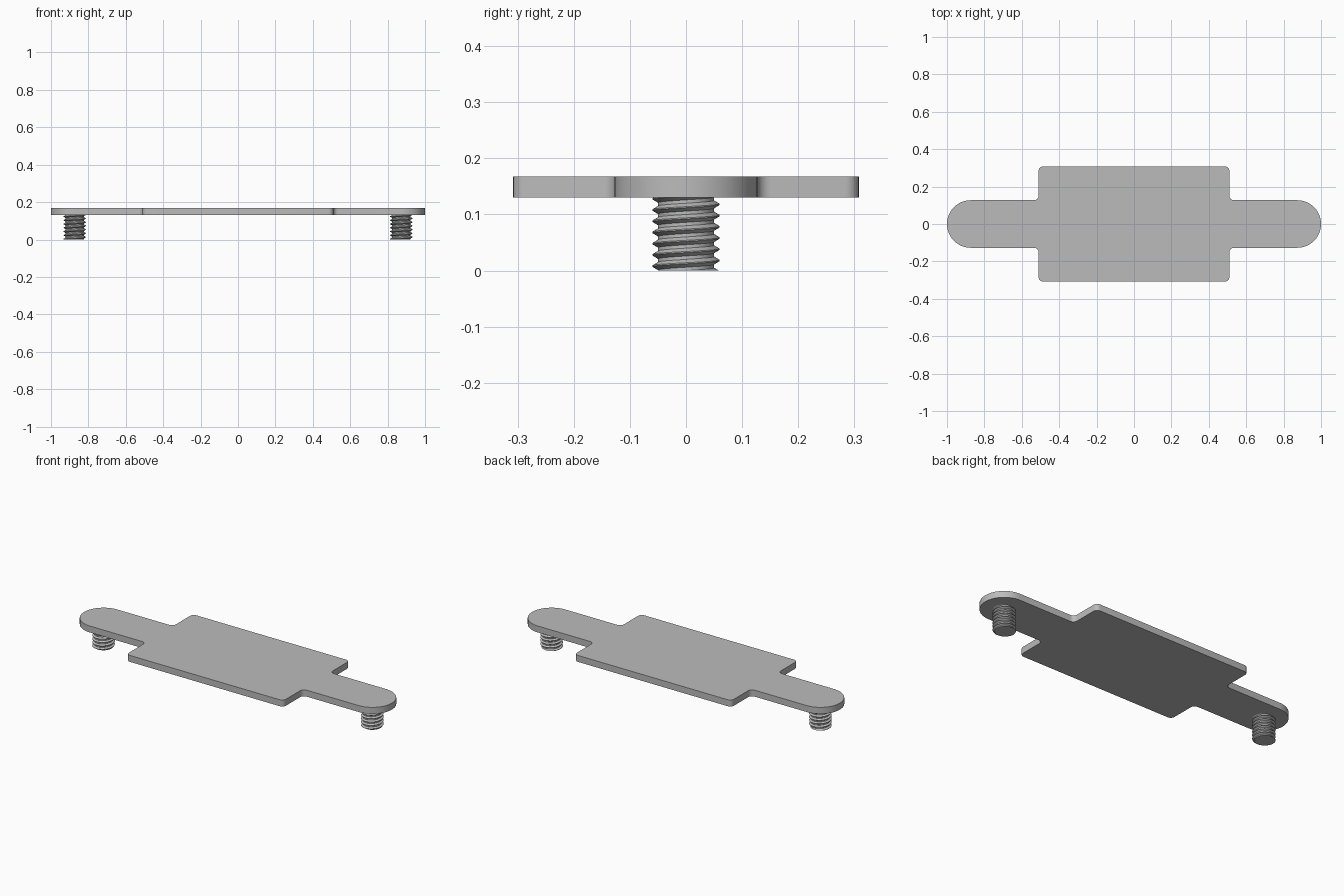
import bpy, bmesh
from math import sin, cos, pi, radians

cube = bpy.data.objects.get("Cube")
if cube:
    bpy.data.objects.remove(cube, do_unlink=True)

grey = bpy.data.materials.new("plain grey")
grey.use_nodes = True
colour = (0.5, 0.5, 0.5, 1)
grey.diffuse_color = colour
grey.node_tree.nodes["Principled BSDF"].inputs["Base Color"].default_value = colour

PLATE_BOTTOM, PLATE_TOP = 0.13, 0.168
ARM = 0.127          # arm half width and end radius
BODY_X, BODY_Y = 0.51, 0.308
FILLET = 0.025
SCREW_X = 1 - ARM


def finish(name, bm):
    bmesh.ops.recalc_face_normals(bm, faces=bm.faces)
    mesh = bpy.data.meshes.new(name)
    bm.to_mesh(mesh)
    bm.free()
    mesh.materials.append(grey)
    obj = bpy.data.objects.new(name, mesh)
    bpy.context.collection.objects.link(obj)
    bpy.ops.object.select_all(action='DESELECT')
    obj.select_set(True)
    bpy.context.view_layer.objects.active = obj
    bpy.ops.object.shade_smooth_by_angle(angle=radians(30))
    return obj


def arc(cx, cy, r, start, end, steps):
    angles = [radians(start + (end - start) * i / steps) for i in range(steps + 1)]
    return [(cx + r * cos(a), cy + r * sin(a)) for a in angles]


# Plate: one quarter of the outline, reflected into the other three
def build_plate():
    quarter = arc(SCREW_X, 0, ARM, 0, 90, 16)
    quarter += arc(BODY_X + FILLET, ARM + FILLET, FILLET, 270, 180, 6)
    quarter += arc(BODY_X - FILLET, BODY_Y - FILLET, FILLET, 0, 90, 6)
    upper = quarter + [(-x, y) for x, y in reversed(quarter)]
    outline = upper + [(x, -y) for x, y in reversed(upper[1:-1])]
    bm = bmesh.new()
    face = bm.faces.new([bm.verts.new((x, y, PLATE_BOTTOM)) for x, y in outline])
    top = bmesh.ops.extrude_face_region(bm, geom=[face], use_keep_orig=True)
    moved = [v for v in top["geom"] if isinstance(v, bmesh.types.BMVert)]
    bmesh.ops.translate(bm, verts=moved, vec=(0, 0, PLATE_TOP - PLATE_BOTTOM))
    finish("plate", bm)


# Screw: thread profile swept along a helix, then trimmed flat at both ends
def build_screw(name, x):
    pitch, segments, turns = 0.02, 48, 9
    root, crest = 0.05, 0.06
    profile = [(0.0, root), (0.3, root), (0.6, crest), (0.7, crest)]
    bm = bmesh.new()
    rows = []
    for turn in range(-1, turns):
        for part, r in profile:
            row = []
            for i in range(segments + 1):
                a = 2 * pi * i / segments
                z = pitch * (turn + part + i / segments)
                row.append(bm.verts.new((x + r * cos(a), r * sin(a), z)))
            rows.append(row)
    for low, high in zip(rows, rows[1:]):
        for i in range(segments):
            bm.faces.new((low[i], low[i + 1], high[i + 1], high[i]))
    bmesh.ops.remove_doubles(bm, verts=bm.verts, dist=0.0001)
    for z, direction in ((0, -1), (PLATE_BOTTOM + 0.003, 1)):
        geom = bm.verts[:] + bm.edges[:] + bm.faces[:]
        cut = bmesh.ops.bisect_plane(bm, geom=geom, dist=1e-6, plane_co=(0, 0, z),
                                     plane_no=(0, 0, direction), clear_outer=True)
        rim = [e for e in cut["geom_cut"] if isinstance(e, bmesh.types.BMEdge)]
        bmesh.ops.edgeloop_fill(bm, edges=rim)
    finish(name, bm)


build_plate()
build_screw("left_screw", SCREW_X)
build_screw("right_screw", -SCREW_X)
